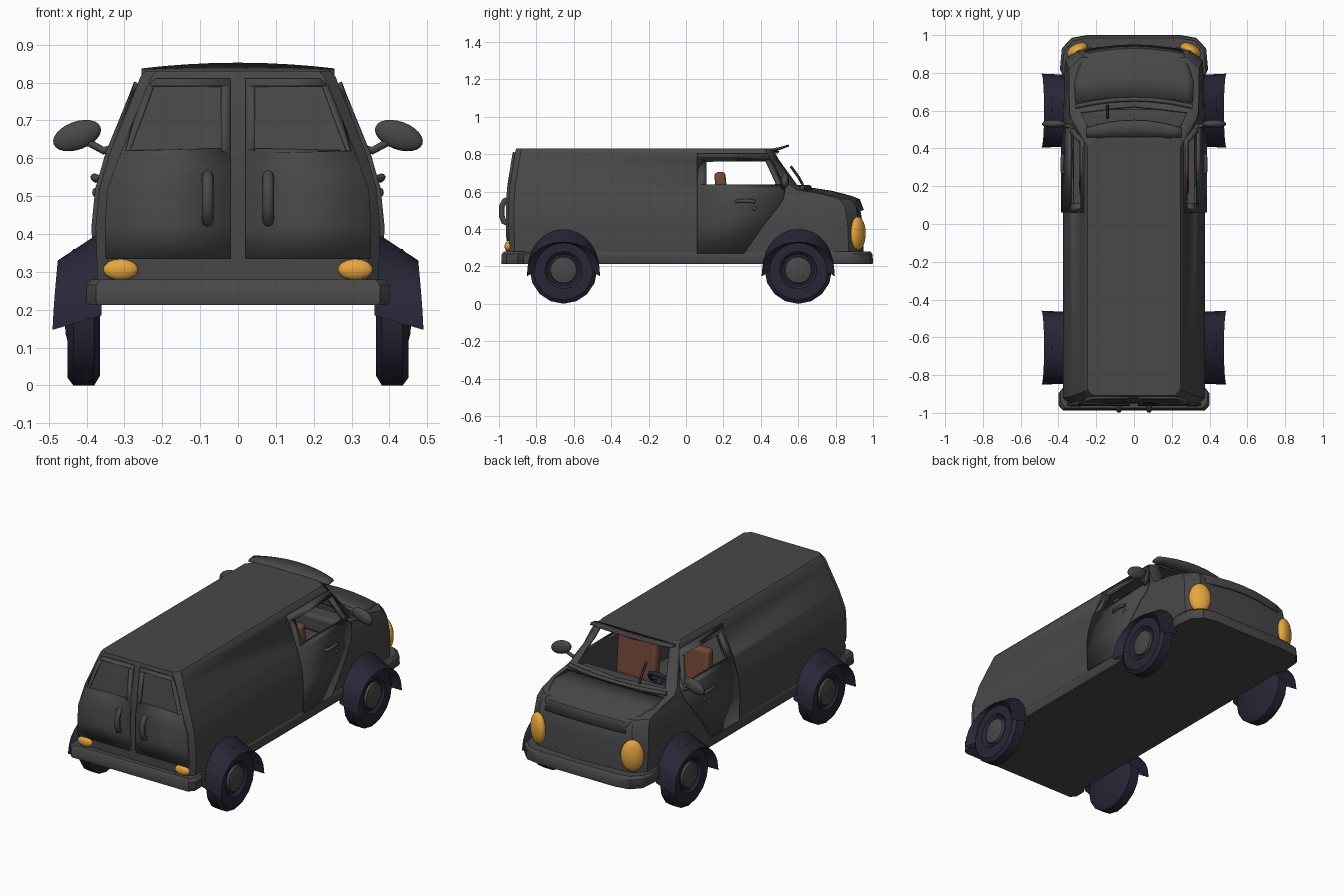
import bpy, bmesh, math
from math import sin, cos, pi

if "Cube" in bpy.data.objects:
    bpy.data.objects.remove(bpy.data.objects["Cube"])


def material(name, rgb):
    m = bpy.data.materials.new(name)
    m.diffuse_color = (*rgb, 1)
    m.use_nodes = True
    m.node_tree.nodes["Principled BSDF"].inputs["Base Color"].default_value = m.diffuse_color
    return m


GREY = material("dark grey paint", (.065, .065, .065))
NAVY = material("navy rubber", (.02, .02, .038))
ORANGE = material("orange lamp", (.8, .38, .05))
BROWN = material("brown leather", (.17, .065, .04))


def finish(o, mat, angle=35):
    o.data.materials.clear()
    o.data.materials.append(mat)
    bpy.ops.object.select_all(action='DESELECT')
    o.select_set(True)
    bpy.context.view_layer.objects.active = o
    bpy.ops.object.shade_smooth_by_angle(angle=math.radians(angle))
    return o


def build(name, verts, faces, mat, mirror=True, thick=0, offset=0, angle=35):
    me = bpy.data.meshes.new(name)
    me.from_pydata(verts, [], faces)
    bm = bmesh.new()
    bm.from_mesh(me)
    bmesh.ops.remove_doubles(bm, verts=bm.verts, dist=.0005)
    bmesh.ops.recalc_face_normals(bm, faces=bm.faces)
    bm.to_mesh(me)
    bm.free()
    o = bpy.data.objects.new(name, me)
    bpy.context.collection.objects.link(o)
    if mirror:
        o.modifiers.new("mirror", 'MIRROR')
    if thick:
        s = o.modifiers.new("thickness", 'SOLIDIFY')
        s.thickness, s.offset = thick, offset
    return finish(o, mat, angle)


def loft(rows, closed=False, skip=lambda i, j: False, caps=False):
    n = len(rows[0])
    verts = [p for r in rows for p in r]
    faces = [(i*n+j, i*n+(j+1) % n, (i+1)*n+(j+1) % n, (i+1)*n+j)
             for i in range(len(rows)-1) for j in range(n if closed else n-1) if not skip(i, j)]
    if caps:
        faces += [tuple(range(n)), tuple(range(len(verts)-n, len(verts)))]
    return verts, faces


def tube(name, pts, r, mat):
    cu = bpy.data.curves.new(name, 'CURVE')
    cu.dimensions = '3D'
    cu.bevel_depth, cu.bevel_resolution, cu.use_fill_caps = r, 2, True
    sp = cu.splines.new('POLY')
    sp.points.add(len(pts)-1)
    for p, c in zip(sp.points, pts):
        p.co = (*c, 1)
    o = bpy.data.objects.new(name, cu)
    bpy.context.collection.objects.link(o)
    bpy.ops.object.select_all(action='DESELECT')
    o.select_set(True)
    bpy.context.view_layer.objects.active = o
    bpy.ops.object.convert(target='MESH')
    return finish(bpy.context.object, mat, 50)


def ball(name, loc, size, rot, mat):
    bpy.ops.mesh.primitive_uv_sphere_add(segments=20, ring_count=12, location=loc, rotation=rot)
    o = bpy.context.object
    o.name, o.scale = name, size
    return finish(o, mat, 60)


def box(name, loc, size, mat, rx=0, bevel=.02):
    bpy.ops.mesh.primitive_cube_add(size=1, location=loc, rotation=(rx, 0, 0))
    o = bpy.context.object
    o.name, o.scale = name, size
    bpy.ops.object.transform_apply(location=False, rotation=False, scale=True)
    b = o.modifiers.new("bevel", 'BEVEL')
    b.width, b.segments = bevel, 3
    return finish(o, mat)


# Body shell: horizontal rings (height, nose y, half width, tail y)
LEVELS = [(.25, .95, .370, -.945), (.42, .945, .376, -.95), (.52, .93, .366, -.95),
          (.56, .90, .354, -.948), (.59, .78, .345, -.946), (.61, .66, .34, -.945),
          (.635, .625, .33, -.942), (.765, .53, .277, -.922), (.815, .50, .258, -.912),
          (.83, .48, .245, -.908)]


def at(z, k):
    for a, b in zip(LEVELS, LEVELS[1:]):
        if z <= b[0]:
            return a[k] + (b[k]-a[k])*(z-a[0])/(b[0]-a[0])
    return LEVELS[-1][k]


def ring(z, yf, w, yr):
    nose = z < .57
    pillar = .485 - max(0, z-.635)*.46
    half = [(0, yf), (w*.80, yf-.02) if nose else (w*.86, yf-.03),
            (w-.01, yf-.08) if nose else (w, yf-.07),
            (w, pillar), (w, .11), (w, yr+.03), (w-.03, yr), (0, yr)]
    return [(x, y, z) for x, y in half]


# openings: windscreen and side windows
v, f = loft([ring(*l) for l in LEVELS], caps=True,
            skip=lambda i, j: (j == 0 and i in (6, 7)) or (j == 3 and i == 6))
build("body", v, f, GREY, thick=.014, offset=-1, angle=30)

# Bumper and sill all the way round
OUT = [(0, 1), (.25, 1), (.33, .985), (.382, .93), (.392, .82), (.377, .79), (.377, -.87),
       (.40, -.90), (.40, -.96), (.375, -.988), (0, -.988)]
rows = [[(x*s, y*s2, z) for x, y in OUT]
        for z, s, s2 in ((.212, .985, .998), (.222, 1, 1), (.265, 1, .997), (.28, .97, .985))]
build("bumper_sill", *loft(rows, caps=True), GREY)

# Hood panel and roof visor
rows = [[(w*k, y-.03*k*k, z-.012*k*k) for k in (0, .35, .7, .9, 1)]
        for y, w, z in ((.67, .31, .615), (.78, .315, .598), (.88, .285, .572), (.925, .265, .555), (.945, .255, .50))]
build("hood", *loft(rows), GREY, thick=.012)
rows = [[(x, .46, .824), (x, .50-.02*(x/.25)**2, .828), (x, .55-.04*(x/.25)**2, .847-.015*(x/.25)**2)]
        for x in (0, .07, .14, .2, .255)]
build("roof_visor", *loft(rows), GREY, thick=.012)


# Doors: strips of (height, start, end) following the body, with a window opening
def panel(name, runs, place):
    verts, faces = [], []
    for run in runs:
        for (z0, a0, b0), (z1, a1, b1) in zip(run, run[1:]):
            n = len(verts)
            verts += [place(a0, z0), place(b0, z0), place(b1, z1), place(a1, z1)]
            faces.append((n, n+1, n+2, n+3))
    return build(name, verts, faces, GREY, thick=.014)


panel("cab_door",
      [[(.27, .06, .31), (.42, .06, .415), (.52, .06, .493), (.56, .06, .52), (.61, .06, .53), (.635, .06, .53)],
       [(.635, .06, .11), (.765, .06, .11)], [(.635, .485, .53), (.765, .425, .46)],
       [(.765, .06, .46), (.80, .06, .44)]],
      lambda y, z: (at(z, 2)+.004, y, z))
panel("rear_door",
      [[(.335, .02, .35), (.42, .02, .352), (.52, .02, .345), (.56, .02, .33), (.62, .02, .308)],
       [(.62, .02, .045), (.79, .02, .045)], [(.62, .285, .308), (.79, .222, .24)],
       [(.79, .02, .24), (.81, .02, .215)]],
      lambda x, z: (x, at(z, 3)-.006, z))

# Wheels, hubs and flared fenders
T = [pi*i/14 for i in range(15)]
for end, cy in (("rear", -.655), ("front", .60)):
    def spin(profile, n=16):
        return [[(x, cy+r*cos(2*pi*k/n), .18+r*sin(2*pi*k/n)) for k in range(n)] for x, r in profile]
    build(end+"_tyres", *loft(spin([(.365, .01), (.365, .155), (.38, .18), (.435, .18), (.45, .16),
                                    (.45, .10), (.435, .085), (.435, .01)]), closed=True, caps=True), NAVY)
    build(end+"_hubs", *loft(spin([(.43, .075), (.448, .07), (.455, .045), (.458, .01)]),
                             closed=True, caps=True), GREY)
    rows = [[(.36, cy+.19*cos(t), .185+.222*sin(t)) for t in T],
            [(.476+.014*(1-sin(t)), cy+.196*cos(t), .147+.183*sin(t)**.8 if sin(t) > .01 else .147) for t in T],
            [(.452, cy+.155*cos(t), .17+.155*sin(t)) for t in T],
            [(.36, cy+.16*cos(t), .215+.15*sin(t)) for t in T]]
    build(end+"_fenders", *loft(rows), NAVY, angle=40)

# Paired details
for s, side in ((-1, "left"), (1, "right")):
    ball(side+"_headlight", (s*.30, .918, .375), (.062, .036, .09), (0, 0, -s*.5), ORANGE)
    ball(side+"_tail_light", (s*.31, -.95, .306), (.046, .02, .028), (0, 0, 0), ORANGE)
    tube(side+"_rear_handle", [(s*.08, y, z) for y, z in
         ((-.95, .43), (-.975, .44), (-.985, .47), (-.985, .52), (-.97, .55), (-.94, .56))], .015, GREY)
    ball(side+"_mirror", (s*.425, .53, .66), (.066, .022, .037), (0, s*.35, 0), GREY)
    tube(side+"_mirror_arm", [(s*.32, .51, .63), (s*.355, .52, .62), (s*.40, .53, .645)], .01, GREY)
    tube(side+"_door_handle", [(s*.365, .27, .545), (s*.38, .28, .55), (s*.38, .34, .55),
                               (s*.375, .37, .545)], .01, GREY)
    ball(side+"_door_lock", (s*.376, .365, .51), (.009, .012, .012), (0, 0, 0), GREY)
    box(side+"_seat_cushion", (s*.165, .31, .40), (.25, .26, .10), BROWN)
    box(side+"_seat_back", (s*.165, .195, .55), (.25, .06, .31), BROWN, rx=.1)

# Cab fittings
box("dashboard", (0, .55, .55), (.60, .11, .10), GREY)
bpy.ops.mesh.primitive_torus_add(location=(-.16, .46, .60), rotation=(.9, 0, 0), major_radius=.065,
                                 minor_radius=.012, major_segments=20, minor_segments=8)
bpy.context.object.name = "steering_wheel"
finish(bpy.context.object, NAVY, 60)
tube("steering_column", [(-.16, .46, .60), (-.16, .53, .55)], .014, NAVY)
tube("steering_spoke", [(-.22, .46, .60), (-.10, .46, .60)], .009, NAVY)
tube("wiper", [(-.14, .625, .635), (-.14, .60, .68), (-.14, .56, .735)], .007, NAVY)
tube("windscreen_trim", [(x, .66-.4*x*x, .622) for x in (-.31, -.2, -.1, 0, .1, .2, .31)], .012, GREY)
